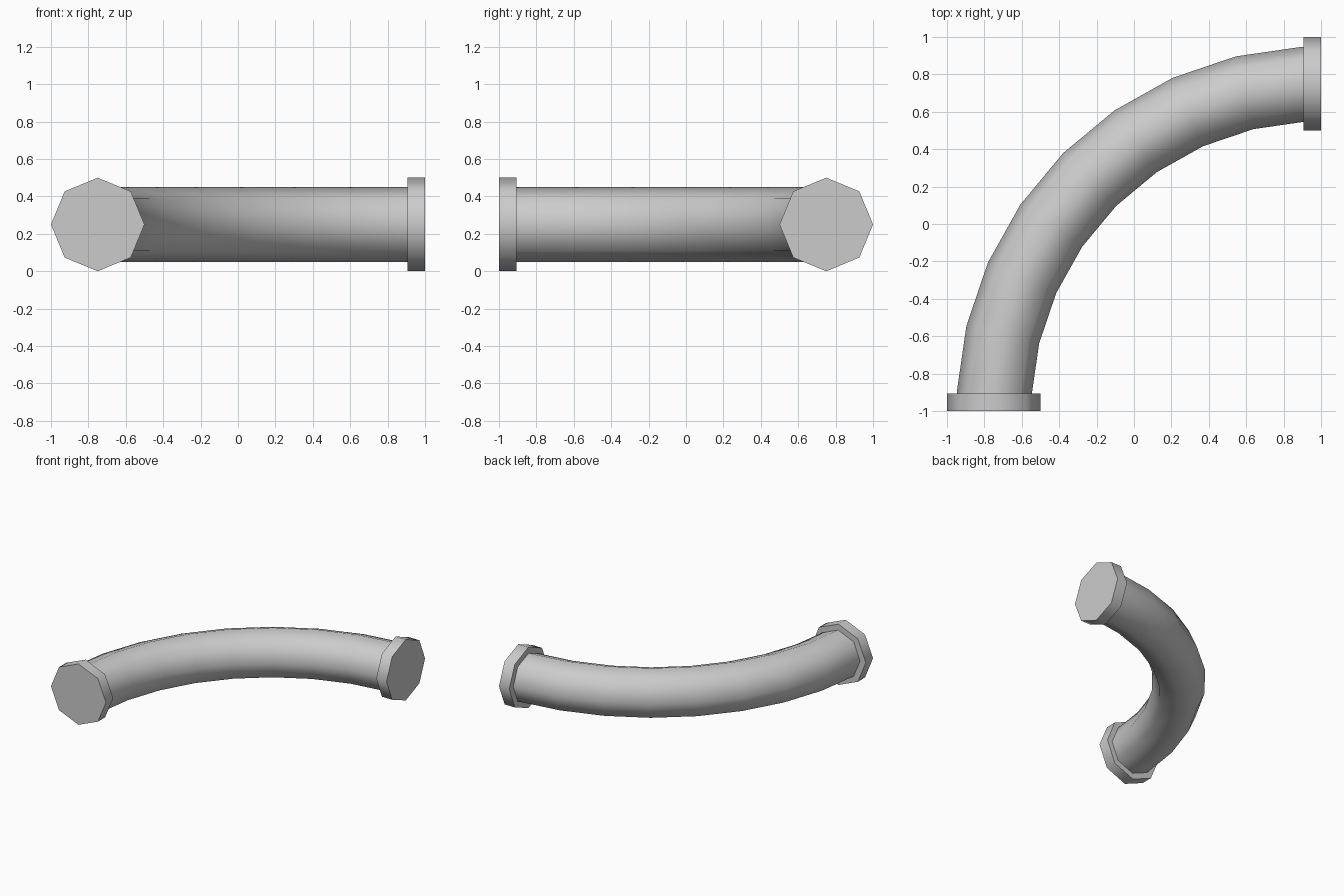
import bpy, bmesh, math

if "Cube" in bpy.data.objects:
    bpy.data.objects.remove(bpy.data.objects["Cube"], do_unlink=True)

SIDES = 8
BEND_RADIUS = 1.75
PIPE_RADIUS = 0.2
FLANGE_RADIUS = 0.25
FLANGE_DEPTH = 0.093

grey = bpy.data.materials.new("pipe grey")
grey.use_nodes = True
colour = (0.6, 0.6, 0.6, 1)
grey.diffuse_color = colour
grey.node_tree.nodes["Principled BSDF"].inputs["Base Color"].default_value = colour


def finish(obj):
    """Apply the material and smooth everything but the cap rims."""
    obj.data.materials.append(grey)
    bpy.ops.object.select_all(action="DESELECT")
    obj.select_set(True)
    bpy.context.view_layer.objects.active = obj
    bpy.ops.object.shade_smooth_by_angle(angle=math.radians(50))


# Curved pipe: octagonal rings swept a quarter turn about (1, -1)
angles = [1] + [3 + 10.5 * i for i in range(9)] + [89]
bm = bmesh.new()
rings = []
for a in map(math.radians, angles):
    ring = []
    for k in range(SIDES):
        t = math.tau * k / SIDES
        r = BEND_RADIUS + PIPE_RADIUS * math.cos(t)
        z = FLANGE_RADIUS + PIPE_RADIUS * math.sin(t)
        ring.append(bm.verts.new((1 - r * math.cos(a), r * math.sin(a) - 1, z)))
    rings.append(ring)
for near, far in zip(rings, rings[1:]):
    for k in range(SIDES):
        n = (k + 1) % SIDES
        bm.faces.new((near[k], near[n], far[n], far[k]))
bm.faces.new(rings[0])
bm.faces.new(rings[-1])
bmesh.ops.recalc_face_normals(bm, faces=bm.faces)
mesh = bpy.data.meshes.new("curved_pipe")
bm.to_mesh(mesh)
bm.free()
pipe = bpy.data.objects.new("curved_pipe", mesh)
bpy.context.collection.objects.link(pipe)
finish(pipe)

# End flanges, one facing the front and one facing the left
reach = 1 - FLANGE_DEPTH / 2
offset = 1 - FLANGE_RADIUS
quarter = math.pi / 2
for name, x, y, turn in (
    ("front_flange", -offset, -reach, (quarter, 0, 0)),
    ("left_flange", reach, offset, (0, quarter, 0)),
):
    bpy.ops.mesh.primitive_cylinder_add(
        vertices=SIDES, radius=FLANGE_RADIUS, depth=FLANGE_DEPTH,
        location=(x, y, FLANGE_RADIUS), rotation=turn)
    flange = bpy.context.object
    flange.name = name
    finish(flange)
